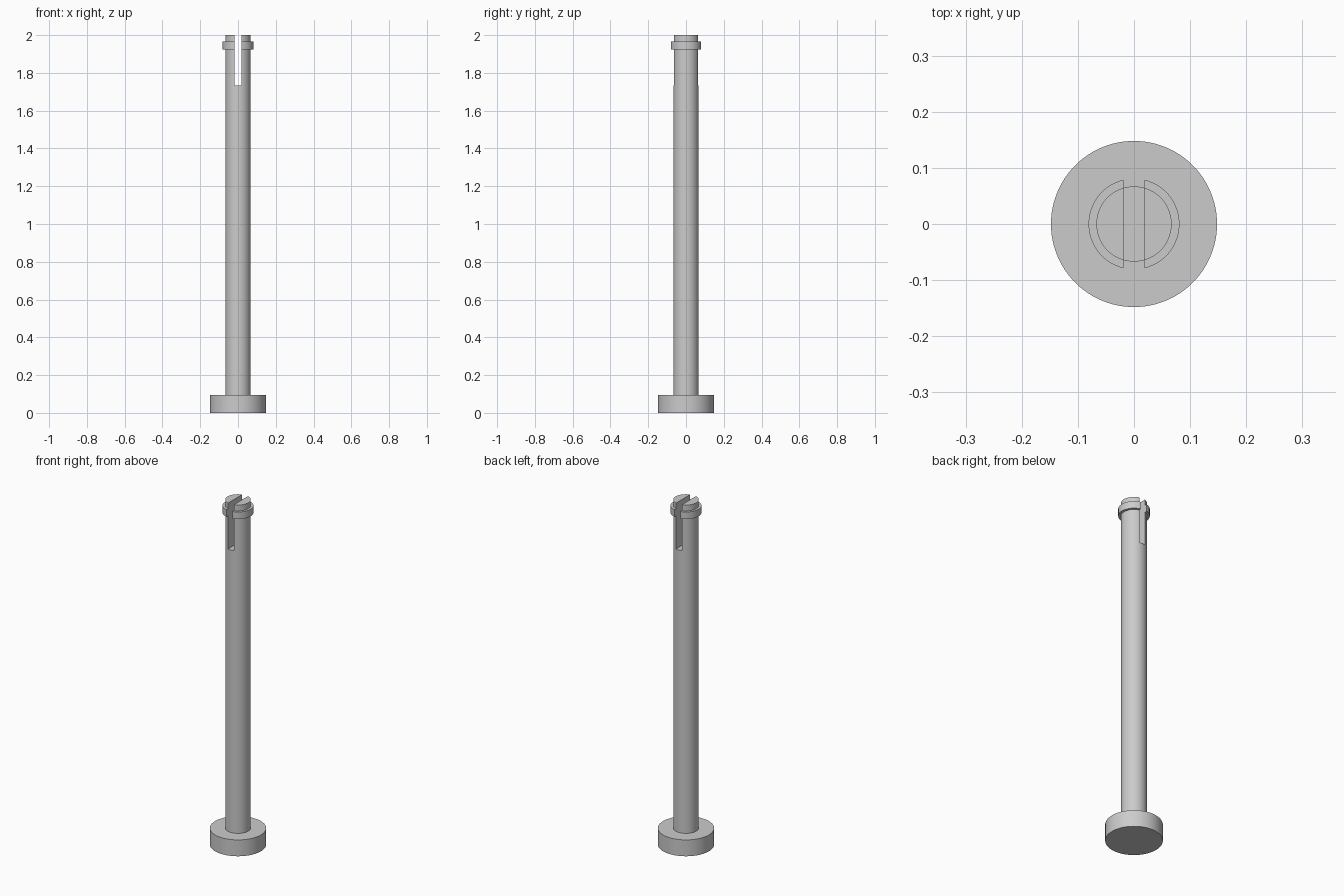
import bpy
import bmesh
import math

cube = bpy.data.objects.get("Cube")
if cube:
    bpy.data.objects.remove(cube, do_unlink=True)

# Material
GREY = (0.6, 0.6, 0.6, 1)
grey = bpy.data.materials.new("plain grey")
grey.use_nodes = True
grey.diffuse_color = GREY
grey.node_tree.nodes["Principled BSDF"].inputs["Base Color"].default_value = GREY

# Main dimensions
HEAD_R, HEAD_TOP = 0.148, 0.095
SHAFT_R, HEIGHT = 0.067, 2.0
COLLAR_R, COLLAR_LOW, COLLAR_TOP = 0.081, 1.925, 1.966
SLOT_WIDTH, SLOT_BOTTOM = 0.037, 1.733


def lathe(name, profile, steps=96):
    """Spin a closed-on-axis (radius, height) profile around z."""
    bm = bmesh.new()
    verts = [bm.verts.new((r, 0, z)) for r, z in profile]
    edges = [bm.edges.new(pair) for pair in zip(verts, verts[1:])]
    bmesh.ops.spin(bm, geom=verts + edges, cent=(0, 0, 0), axis=(0, 0, 1),
                   angle=math.tau, steps=steps, use_merge=True)
    bmesh.ops.remove_doubles(bm, verts=bm.verts, dist=1e-5)
    bmesh.ops.recalc_face_normals(bm, faces=bm.faces)
    mesh = bpy.data.meshes.new(name)
    bm.to_mesh(mesh)
    bm.free()
    obj = bpy.data.objects.new(name, mesh)
    bpy.context.collection.objects.link(obj)
    mesh.materials.append(grey)
    return obj


# Pin: wide head, long shaft and retaining collar
pin = lathe("slotted_pin", [
    (0, 0), (HEAD_R, 0), (HEAD_R, HEAD_TOP), (SHAFT_R, HEAD_TOP),
    (SHAFT_R, COLLAR_LOW), (COLLAR_R, COLLAR_LOW), (COLLAR_R, COLLAR_TOP),
    (SHAFT_R, COLLAR_TOP), (SHAFT_R, HEIGHT), (0, HEIGHT)])

# Slot cut front to back, splitting the tip into two prongs
slot_height = HEIGHT - SLOT_BOTTOM + 0.1
bpy.ops.mesh.primitive_cube_add(size=1, location=(0, 0, SLOT_BOTTOM + slot_height / 2))
cutter = bpy.context.object
cutter.name = "slot_cutter"
cutter.scale = (SLOT_WIDTH, 0.4, slot_height)
cutter.hide_render = True
cutter.data.materials.append(grey)

cut = pin.modifiers.new("slot", 'BOOLEAN')
cut.operation = 'DIFFERENCE'
cut.solver = 'EXACT'
cut.object = cutter

bpy.ops.object.select_all(action='DESELECT')
pin.select_set(True)
bpy.context.view_layer.objects.active = pin
bpy.ops.object.modifier_apply(modifier=cut.name)
bpy.data.objects.remove(cutter, do_unlink=True)
bpy.ops.object.shade_smooth_by_angle(angle=math.radians(30))
